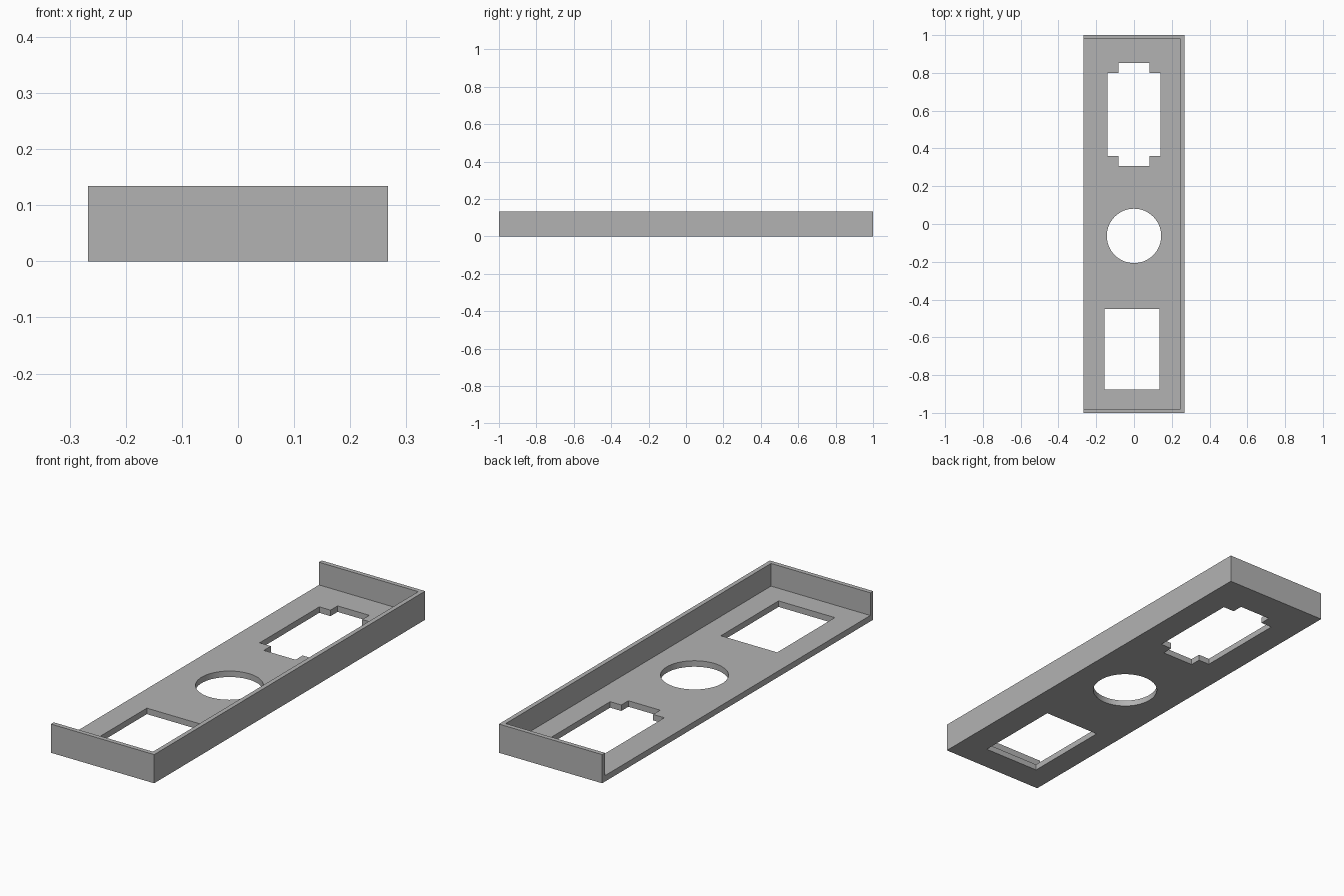
import bpy
import bmesh
import math

if "Cube" in bpy.data.objects:
    bpy.data.objects.remove(bpy.data.objects["Cube"], do_unlink=True)

HALF_W, HALF_L, HEIGHT = 0.267, 1.0, 0.134
WALL, FLOOR = 0.021, 0.028

grey = bpy.data.materials.new("plain grey")
grey.use_nodes = True
colour = (0.45, 0.45, 0.45, 1)
grey.diffuse_color = colour
grey.node_tree.nodes["Principled BSDF"].inputs["Base Color"].default_value = colour


def prism(name, outline, bottom, top):
    """Extrude a counter-clockwise outline from bottom to top."""
    bm = bmesh.new()
    face = bm.faces.new([bm.verts.new((x, y, bottom)) for x, y in outline])
    result = bmesh.ops.extrude_face_region(bm, geom=[face])
    raised = [v for v in result["geom"] if isinstance(v, bmesh.types.BMVert)]
    bmesh.ops.translate(bm, verts=raised, vec=(0, 0, top - bottom))
    bmesh.ops.recalc_face_normals(bm, faces=bm.faces)
    mesh = bpy.data.meshes.new(name)
    bm.to_mesh(mesh)
    bm.free()
    mesh.materials.append(grey)
    obj = bpy.data.objects.new(name, mesh)
    bpy.context.collection.objects.link(obj)
    return obj


def rect(x0, x1, y0, y1):
    return [(x0, y0), (x1, y0), (x1, y1), (x0, y1)]


def circle(cx, cy, radius, sides=64):
    angles = [math.tau * i / sides for i in range(sides)]
    return [(cx + radius * math.cos(a), cy + radius * math.sin(a)) for a in angles]


def notched(cy, wide, narrow, short, long):
    """Rectangle with a narrower tab at each end."""
    quarter = [(wide, short), (narrow, short), (narrow, long)]
    right = [(x, -y) for x, y in reversed(quarter)] + quarter
    return [(x, cy + y) for x, y in right + [(-x, -y) for x, y in right]]


# Solid block that becomes a tray, open on its right side
tray = prism("tray", rect(-HALF_W, HALF_W, -HALF_L, HALF_L), 0, HEIGHT)

# Cavity, then the three floor openings
inner = HALF_L - WALL
cutters = [
    prism("cavity_cutter", rect(-0.5, HALF_W - WALL, -inner, inner), FLOOR, 0.3),
    prism("notched_cutter", notched(0.58, 0.14, 0.082, 0.22, 0.272), -0.1, 0.08),
    prism("round_cutter", circle(0, -0.063, 0.144), -0.1, 0.08),
    prism("rectangular_cutter", rect(-0.156, 0.135, -0.876, -0.45), -0.1, 0.08),
]

bpy.ops.object.select_all(action="DESELECT")
bpy.context.view_layer.objects.active = tray
tray.select_set(True)
for cutter in cutters:
    cutter.hide_render = True
    cut = tray.modifiers.new(cutter.name, "BOOLEAN")
    cut.operation = "DIFFERENCE"
    cut.solver = "EXACT"
    cut.object = cutter
    bpy.ops.object.modifier_apply(modifier=cut.name)
    bpy.data.objects.remove(cutter, do_unlink=True)

bpy.ops.object.shade_smooth_by_angle(angle=math.radians(30))
